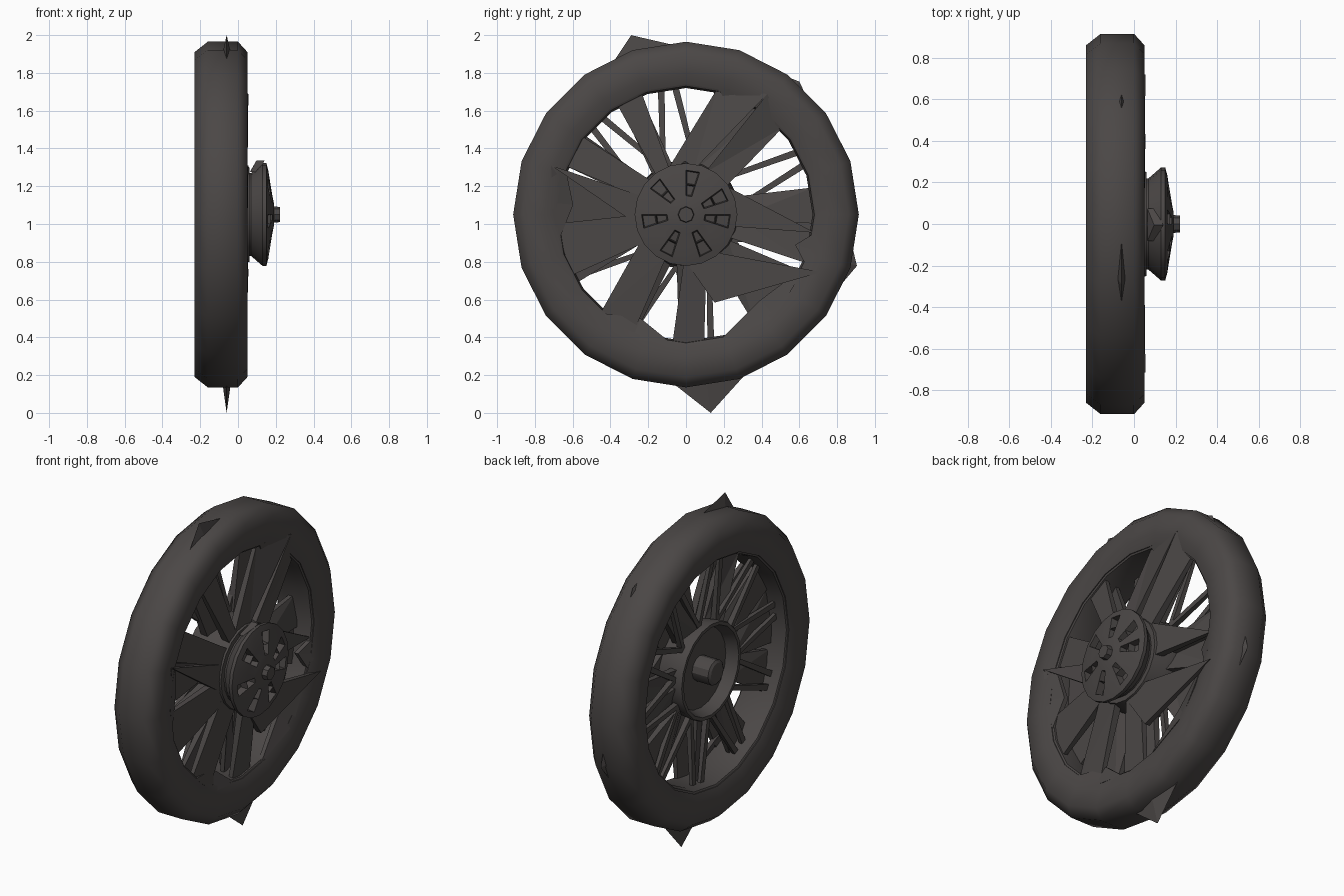
import bpy, bmesh, math
from mathutils import Vector

if "Cube" in bpy.data.objects:
    bpy.data.objects.remove(bpy.data.objects["Cube"])

CZ = 1.05  # axle height

mat = bpy.data.materials.new("dark_rubber_grey")
mat.use_nodes = True
COLOUR = (0.07, 0.063, 0.061, 1)
mat.diffuse_color = COLOUR
mat.node_tree.nodes["Principled BSDF"].inputs["Base Color"].default_value = COLOUR


def polar(angle, radius, x):
    a = math.radians(angle)
    return Vector((x, radius * math.cos(a), CZ + radius * math.sin(a)))


def finish(name, bm, smooth=None):
    bmesh.ops.recalc_face_normals(bm, faces=bm.faces)
    mesh = bpy.data.meshes.new(name)
    bm.to_mesh(mesh)
    bm.free()
    obj = bpy.data.objects.new(name, mesh)
    bpy.context.collection.objects.link(obj)
    mesh.materials.append(mat)
    if smooth:
        bpy.ops.object.select_all(action="DESELECT")
        obj.select_set(True)
        bpy.context.view_layer.objects.active = obj
        bpy.ops.object.shade_smooth_by_angle(angle=math.radians(smooth))
    return obj


def lathe(name, profile, sides, smooth=40, windows=None):
    """Spin a closed (x, radius) profile round the axle; windows = (radius range, step, depth)."""
    bm = bmesh.new()
    rings = [[bm.verts.new(polar(360 * i / sides, r, x)) for x, r in profile] for i in range(sides)]
    n = len(profile)
    for i in range(sides):
        a, b = rings[i], rings[(i + 1) % sides]
        for j in range(n):
            k = (j + 1) % n
            bm.faces.new((a[j], a[k], b[k], b[j]))
    bmesh.ops.remove_doubles(bm, verts=bm.verts, dist=0.0005)
    bmesh.ops.recalc_face_normals(bm, faces=bm.faces)
    if windows:
        low, high, step, depth = windows
        picked = []
        for f in bm.faces:
            c = f.calc_center_median()
            slot = int(math.degrees(math.atan2(c.z - CZ, c.y)) % 360 / 360 * sides)
            if low < math.hypot(c.y, c.z - CZ) < high and f.normal.x > 0.5 and slot % step == 1:
                picked.append(f)
        bmesh.ops.inset_individual(bm, faces=picked, thickness=0.008)
        for v in {v for f in picked for v in f.verts}:
            v.co.x -= depth
    return finish(name, bm, smooth)


def blade(name, corners, thickness):
    """Plate with (angle, radius, x) corners, thinning towards the rim."""
    bm = bmesh.new()
    front = [bm.verts.new(polar(*c)) for c in corners]
    back = [bm.verts.new(polar(a, r, x - thickness * (1.15 - r))) for a, r, x in corners]
    n = len(corners)
    bm.faces.new(front)
    bm.faces.new(back)
    for i in range(n):
        j = (i + 1) % n
        bm.faces.new((front[i], front[j], back[j], back[i]))
    bmesh.ops.triangulate(bm, faces=bm.faces)
    return finish(name, bm)


# Tyre and rim
lathe("tyre", [(-0.16, 0.915), (0.0, 0.915), (0.05, 0.86), (0.05, 0.75), (0.03, 0.69),
               (-0.21, 0.69), (-0.23, 0.75), (-0.23, 0.86)], 20, 55)
lathe("rim", [(0.035, 0.71), (0.02, 0.68), (-0.03, 0.67), (-0.15, 0.67),
              (-0.2, 0.68), (-0.215, 0.71)], 20)

# Hub drum with open dished back, cover and axle
lathe("hub_drum", [(0.06, 0.0), (0.06, 0.25), (-0.02, 0.27), (-0.16, 0.29), (-0.17, 0.285),
                   (-0.17, 0.265), (-0.1, 0.24), (-0.09, 0.0)], 20)
lathe("hub_cover", [(0.04, 0.0), (0.04, 0.22), (0.07, 0.22), (0.13, 0.272), (0.15, 0.272),
                    (0.16, 0.235), (0.172, 0.16), (0.182, 0.1), (0.19, 0.06), (0.19, 0.0)], 20,
      windows=(0.11, 0.22, 3, 0.04))
lathe("axle_end", [(0.17, 0.0), (0.17, 0.045), (0.222, 0.04), (0.222, 0.0)], 8, 30)
lathe("axle_stub", [(-0.08, 0.0), (-0.08, 0.075), (-0.2, 0.075), (-0.21, 0.06), (-0.21, 0.0)], 12, 30)
blade("hub_point", [(72, 0.24, 0.11), (91, 0.285, 0.14), (110, 0.24, 0.11)], 0.05)

# Broad front blades: angle and radius of each corner
H, R = 0.24, 0.69
front_blades = [
    [(157, H), (160, 0.76), (198, H)],
    [(160, 0.76), (191, 0.715), (168, 0.64)],
    [(118, H), (76, R), (56, 0.77), (80, H)],
    [(268, H), (288, 0.49), (337, 0.78), (305, H)],
    [(268, 0.22), (264, R), (278, R), (300, 0.22)],
    [(48, H), (352, R), (345, H)],
    [(34, H), (42, R), (56, 0.77), (66, H)],
    [(205, H), (229, R), (246, R), (245, H)],
    [(180, H), (184, R), (208, R), (215, H)],
    [(135, H), (143, R), (158, R), (160, H)],
    [(110, H), (110, R), (122, R), (128, H)],
]
for corners in front_blades:
    blade("front_blade", [(a, r, 0.055 if r > 0.72 else 0.01 if r > 0.6 else 0.05)
                          for a, r in corners], 0.05)

# Deeper blades filling between the front ones: root angle, rim lean, rim half width
for a, lean, width in [(8, -4, 8), (62, 3, 12), (118, -2, 5), (150, 0, 8), (174, 0, 14),
                       (200, 2, 10), (240, -2, 9), (272, 0, 5), (316, 2, 16), (345, 2, 9)]:
    blade("rear_blade", [(a - 13, 0.26, -0.03), (a + lean - width, R, -0.07),
                         (a + lean + width, R, -0.09), (a + 13, 0.26, -0.08)], 0.05)

# Narrow crossing spokes at the back
for i in range(10):
    for lean in (-15, 15):
        a = i * 36 + 8
        blade("thin_spoke", [(a - 3, 0.275, -0.09), (a + lean - 1.5, R, -0.13),
                             (a + lean + 1.5, R, -0.13), (a + 3, 0.275, -0.09)], 0.04)

# Flat shelves filling the lower inside corners of the rim
for start, end in [(285, 337), (337, 352), (56, 76), (229, 264), (158, 192)]:
    mid = (start + end) / 2
    blade("rim_shelf", [(start, R, 0.03), (mid, 0.72, 0.04), (end, R, 0.03),
                        (mid, 0.6, 0.0)], 0.05)

# Points standing out of the tread
for left, right, tip, radius in [(265, 292, 277.1, 1.058), (92, 116, 107, 0.993),
                                 (333, 350, 343.3, 0.945), (44, 58, 49.5, 0.925)]:
    bm = bmesh.new()
    base = [polar(left, 0.89, -0.06), polar(tip, 0.88, -0.085),
            polar(right, 0.89, -0.06), polar(tip, 0.88, -0.035)]
    verts = [bm.verts.new(p) for p in base]
    top = bm.verts.new(polar(tip, radius, -0.06))
    bm.faces.new(verts)
    for i in range(4):
        bm.faces.new((verts[i], verts[(i + 1) % 4], top))
    finish("tread_point", bm)
